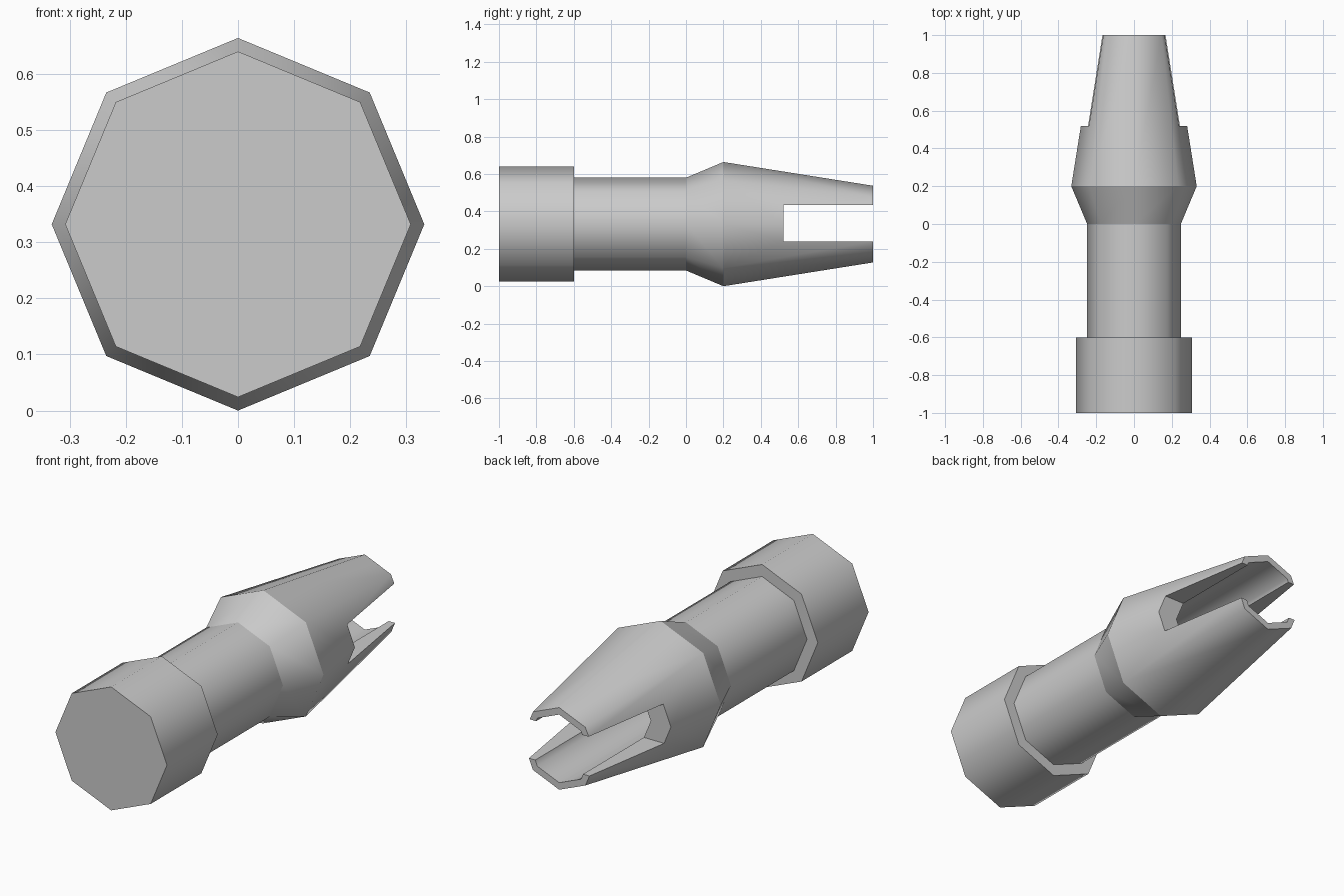
import bpy, bmesh, math
from mathutils import Vector

if "Cube" in bpy.data.objects:
    bpy.data.objects.remove(bpy.data.objects["Cube"])

CZ = 0.332   # height of the long axis
SIDES = 8


def lathe_along_y(name, profile):
    """Spin (radius, y) points round the y axis into an octagonal solid."""
    bm = bmesh.new()
    rings = []
    for r, y in profile:
        if r == 0:
            rings.append([bm.verts.new((0, y, CZ))] * SIDES)
            continue
        rings.append([bm.verts.new((r * math.sin(2 * math.pi * i / SIDES), y,
                                    CZ + r * math.cos(2 * math.pi * i / SIDES)))
                      for i in range(SIDES)])
    for a, b in zip(rings, rings[1:]):
        for i in range(SIDES):
            j = (i + 1) % SIDES
            bm.faces.new(list(dict.fromkeys((a[i], a[j], b[j], b[i]))))
    bmesh.ops.recalc_face_normals(bm, faces=bm.faces)
    me = bpy.data.meshes.new(name)
    bm.to_mesh(me)
    bm.free()
    ob = bpy.data.objects.new(name, me)
    bpy.context.collection.objects.link(ob)
    return ob


# Body: collar, shaft, flared tapering head and straight bore
body = lathe_along_y("slotted_nozzle", [
    (0, -1), (0.308, -1), (0.308, -0.6), (0.248, -0.6), (0.248, 0),
    (0.332, 0.2), (0.205, 1), (0.17, 1), (0.17, 0), (0, 0)])

# Cross slot that splits the head into two jaws
bpy.ops.mesh.primitive_cube_add(size=1, location=(0, 0.82, 0.3375))
slot = bpy.context.object
slot.name = "slot_cutter"
slot.scale = (1, 0.6, 0.195)
slot.hide_render = True

cut = body.modifiers.new("slot", 'BOOLEAN')
cut.operation = 'DIFFERENCE'
cut.solver = 'EXACT'
cut.object = slot
bpy.ops.object.select_all(action='DESELECT')
bpy.context.view_layer.objects.active = body
body.select_set(True)
bpy.ops.object.modifier_apply(modifier=cut.name)
bpy.data.objects.remove(slot)

# Smooth round the axis, crisp across the rings
bpy.ops.object.shade_smooth_by_angle(angle=math.radians(50))
bm = bmesh.new()
bm.from_mesh(body.data)
for e in bm.edges:
    if abs(e.verts[0].co.y - e.verts[1].co.y) < 1e-4:
        e.smooth = False
bm.to_mesh(body.data)
bm.free()
